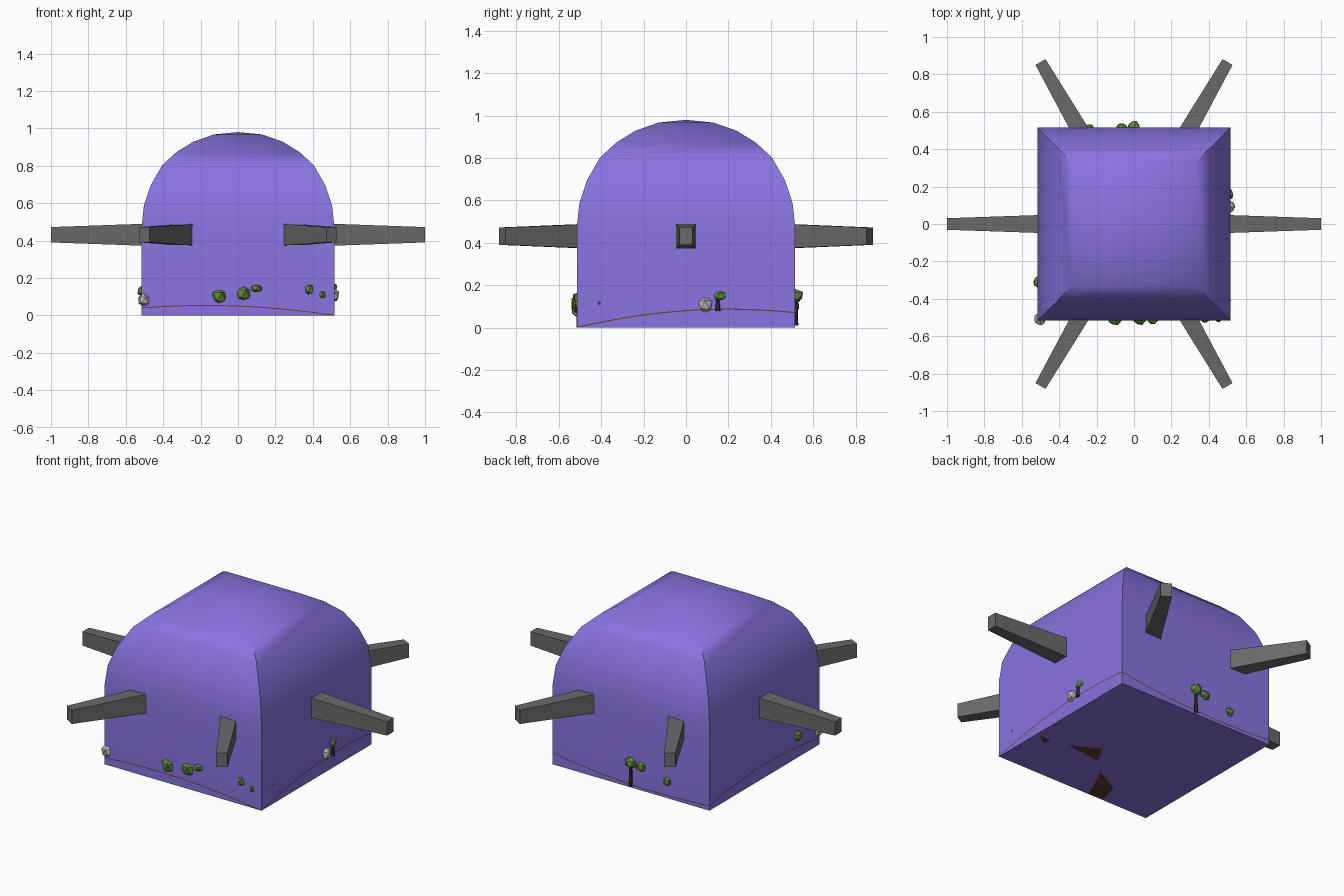
import bpy, bmesh, math, random
from mathutils import Vector

if "Cube" in bpy.data.objects:
    bpy.data.objects.remove(bpy.data.objects["Cube"])

random.seed(4)
W = 0.515


def material(name, rgb):
    m = bpy.data.materials.new(name)
    m.diffuse_color = (*rgb, 1)
    m.use_nodes = True
    m.node_tree.nodes["Principled BSDF"].inputs["Base Color"].default_value = m.diffuse_color
    return m


PURPLE = material("purple", (0.25, 0.17, 0.74))
DARK = material("dark_grey", (0.14, 0.14, 0.14))
BROWN = material("brown", (0.13, 0.045, 0.03))
GREEN = material("green", (0.11, 0.25, 0.04))
BARK = material("bark", (0.04, 0.025, 0.02))
STONE = material("stone", (0.5, 0.5, 0.5))


def make(name, bm, mat, angle=None):
    bmesh.ops.recalc_face_normals(bm, faces=bm.faces)
    me = bpy.data.meshes.new(name)
    bm.to_mesh(me)
    bm.free()
    ob = bpy.data.objects.new(name, me)
    bpy.context.collection.objects.link(ob)
    me.materials.append(mat)
    if angle:
        bpy.context.view_layer.objects.active = ob
        ob.select_set(True)
        bpy.ops.object.shade_smooth_by_angle(angle=math.radians(angle))
        ob.select_set(False)
    return ob


def loft(rings, bm):
    """Bridge a list of equal-sized vertex rings."""
    for a, b in zip(rings, rings[1:]):
        n = len(a)
        for i in range(n):
            bm.faces.new((a[i], a[(i + 1) % n], b[(i + 1) % n], b[i]))


# Square vaulted shell
profile = [(W, 0), (W, 0.475), (0.503, 0.588), (0.466, 0.697), (0.405, 0.803),
           (0.33, 0.872), (0.24, 0.928), (0.13, 0.967)]
corners = [(-1, -1), (1, -1), (1, 1), (-1, 1)]
bm = bmesh.new()
rings = [[bm.verts.new((w * x, w * y, z)) for x, y in corners] for w, z in profile]
loft(rings, bm)
bm.faces.new(rings[0])
tip = bm.verts.new((0, 0, 0.98))
for i in range(4):
    bm.faces.new((rings[-1][i], rings[-1][(i + 1) % 4], tip))
make("shell", bm, PURPLE, 50)

# Six tapered arms around the shell
for k in range(6):
    a = math.radians(60 * k)
    out, side = Vector((math.cos(a), math.sin(a), 0)), Vector((-math.sin(a), math.cos(a), 0))
    bm = bmesh.new()
    rings = [[bm.verts.new(out * r + side * hw * x + Vector((0, 0, 0.431 + hh * y)))
              for x, y in corners] for r, hw, hh in ((0.44, 0.05, 0.061), (1.0, 0.031, 0.041))]
    loft(rings, bm)
    bm.faces.new(rings[0])
    bm.faces.new(rings[1])
    make("arm", bm, DARK)


# Rolling ground inside the shell, its rim just showing through the walls
def height(x, y):
    X, Y = x / W, y / W
    h = 0.035 + 0.015 * Y + 0.02 * X * Y - 0.03 * Y * (1 - X * X) + 0.045 * X * X * (1 - Y * Y)
    return max(0.003, h)


bm = bmesh.new()
bmesh.ops.create_grid(bm, x_segments=20, y_segments=20, size=W + 0.0005)
for v in bm.verts:
    v.co.z = height(v.co.x, v.co.y)
make("ground", bm, BROWN)

# Thin rim line of the ground along the four walls
bm = bmesh.new()
e, n = W + 0.0015, 20
path = []
for (x0, y0), (x1, y1) in zip(corners, corners[1:] + corners[:1]):
    path += [(e * (x0 + (x1 - x0) * t / n), e * (y0 + (y1 - y0) * t / n)) for t in range(n)]
rings = [[bm.verts.new((x, y, max(0, height(x, y) + d))) for x, y in path] for d in (-0.003, 0.002)]
loft(rings, bm)
make("ground_rim", bm, BROWN)

# Low spots of the ground visible from below
bm = bmesh.new()
for pts in ([(0.31, -0.18), (0.14, -0.09), (0.08, -0.21)],
            [(-0.01, -0.29), (-0.17, -0.375), (-0.21, -0.5), (-0.11, -0.514)],
            [(0.5, -0.2), (0.42, -0.2), (0.42, -0.25)]):
    bm.faces.new([bm.verts.new((x, y, -0.0008)) for x, y in reversed(pts)])
make("ground_low_spots", bm, BROWN)


# Faceted lump for foliage and rocks
def lump(name, pos, size, mat):
    bm = bmesh.new()
    bmesh.ops.create_icosphere(bm, subdivisions=1, radius=1)
    for v in bm.verts:
        v.co *= random.uniform(0.88, 1.1)
        v.co = Vector(pos) + Vector([c * s for c, s in zip(v.co, size)])
    make(name, bm, mat)


def trunk(x, y, top):
    bm = bmesh.new()
    z = height(x, y) - 0.01
    bmesh.ops.create_cone(bm, cap_ends=True, segments=6, radius1=0.012, radius2=0.008, depth=top - z)
    bmesh.ops.translate(bm, verts=bm.verts, vec=(x, y, (top + z) / 2))
    make("trunk", bm, BARK)


# Foliage poking through the walls: position and radii
for p, s in [((-0.10, -0.50), (0.10, 0.046, 0.045, 0.047)),
             ((0.03, -0.50), (0.115, 0.046, 0.045, 0.047)),
             ((0.10, -0.50), (0.145, 0.042, 0.04, 0.026)),
             ((0.38, -0.50), (0.14, 0.03, 0.03, 0.037)),
             ((0.45, -0.50), (0.11, 0.025, 0.028, 0.028)),
             ((0.50, 0.16), (0.15, 0.036, 0.04, 0.03)),
             ((0.505, -0.41), (0.115, 0.014, 0.012, 0.011)),
             ((0.0, 0.515), (0.15, 0.038, 0.04, 0.036)),
             ((-0.065, 0.51), (0.14, 0.038, 0.035, 0.036)),
             ((-0.24, 0.51), (0.10, 0.026, 0.028, 0.03)),
             ((-0.51, -0.31), (0.13, 0.032, 0.038, 0.034))]:
    lump("foliage", (*p, s[0]), s[1:], GREEN)
for x, y in ((0.0, 0.518), (0.518, 0.15)):
    trunk(x, y, 0.13)

# Rocks
for p, r in [((-0.505, -0.51, 0.08), 0.034), ((0.505, 0.09, 0.107), 0.038)]:
    lump("rock", p, (r, r, r * 1.1), STONE)

# Trees hidden inside
for i in range(8):
    x, y = random.uniform(-0.4, 0.4), random.uniform(-0.4, 0.4)
    trunk(x, y, height(x, y) + 0.1)
    lump("foliage", (x, y, height(x, y) + 0.11), (0.04, 0.04, 0.038), GREEN)
